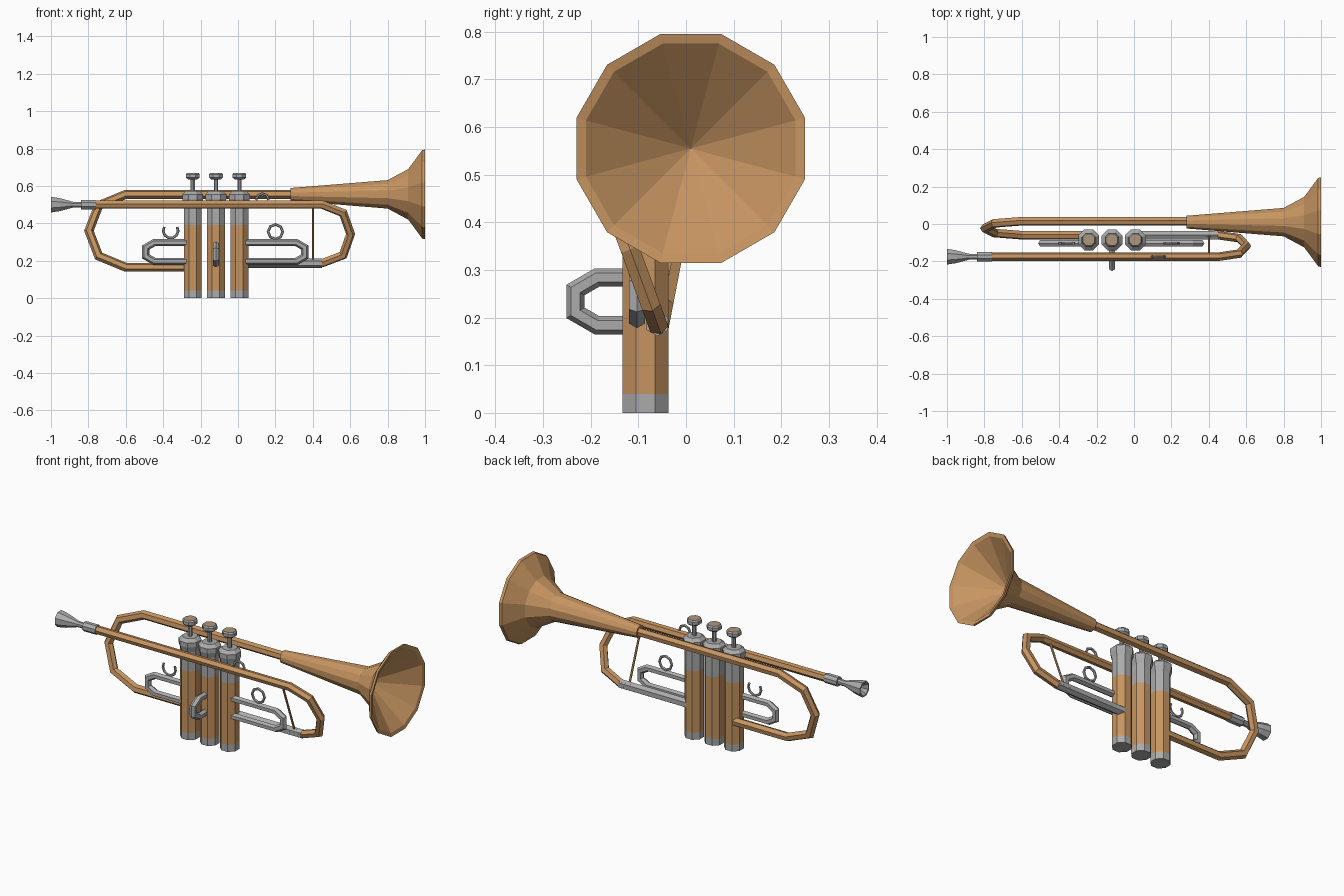
import bpy, bmesh, math
from mathutils import Vector

cube = bpy.data.objects.get("Cube")
if cube:
    bpy.data.objects.remove(cube, do_unlink=True)


def material(name, rgb):
    m = bpy.data.materials.new(name)
    m.use_nodes = True
    m.diffuse_color = (*rgb, 1)
    m.node_tree.nodes["Principled BSDF"].inputs["Base Color"].default_value = (*rgb, 1)
    return m


brass = material("brass", (0.57, 0.30, 0.12))
silver = material("silver", (0.41, 0.41, 0.41))
tan = material("button_tan", (0.42, 0.31, 0.21))


def finish(name, bm, mats):
    bmesh.ops.recalc_face_normals(bm, faces=bm.faces)
    mesh = bpy.data.meshes.new(name)
    bm.to_mesh(mesh)
    bm.free()
    for m in mats:
        mesh.materials.append(m)
    obj = bpy.data.objects.new(name, mesh)
    bpy.context.collection.objects.link(obj)
    return obj


def bridge(bm, a, b, slot=0):
    """Join two rings of vertices; a ring of one vertex is an apex."""
    n = max(len(a), len(b))
    for i in range(n):
        j = (i + 1) % n
        quad = [a[i % len(a)], a[j % len(a)], b[j % len(b)], b[i % len(b)]]
        bm.faces.new(list(dict.fromkeys(quad))).material_index = slot


def lathe(name, profile, sides, origin, axis, mats, slots=None):
    """Revolve (distance along axis, flat-to-centre radius) pairs."""
    bm = bmesh.new()
    rings = []
    for along, radius in profile:
        ring = []
        for k in range(sides if radius else 1):
            t = (k + 0.5) * math.tau / sides
            r = radius / math.cos(math.pi / sides)
            c, s = r * math.cos(t), r * math.sin(t)
            p = (along, c, s) if axis == "x" else (c, s, along)
            ring.append(bm.verts.new(Vector(p) + Vector(origin)))
        rings.append(ring)
    for i in range(len(rings) - 1):
        bridge(bm, rings[i], rings[i + 1], slots[i] if slots else 0)
    return finish(name, bm, mats)


def tube(name, points, radius, mat, normal=None, closed=False, sides=6):
    """Sweep a polygon along a planar path with mitred corners."""
    pts = [Vector(p) for p in points]
    n = len(pts)
    if normal is None:
        normal = Vector()
        for i in range(1, n - 1):
            normal += (pts[i] - pts[0]).cross(pts[i + 1] - pts[0])
    normal = Vector(normal).normalized()
    bm = bmesh.new()
    rings = []
    for i, p in enumerate(pts):
        before = pts[i - 1] if i or closed else None
        after = pts[(i + 1) % n] if i < n - 1 or closed else None
        d1 = (p - before).normalized() if before else (after - p).normalized()
        d2 = (after - p).normalized() if after else d1
        across = normal.cross(d1 + d2).normalized()
        stretch = 1 / max(0.5, across.dot(normal.cross(d1)))
        ring = []
        for k in range(sides):
            t = (k + 0.5) * math.tau / sides
            ring.append(bm.verts.new(p + normal * radius * math.cos(t)
                                     + across * radius * stretch * math.sin(t)))
        rings.append(ring)
    for i in range(n if closed else n - 1):
        bridge(bm, rings[i], rings[(i + 1) % n])
    if not closed:
        bm.faces.new(rings[0])
        bm.faces.new(rings[-1])
    return finish(name, bm, [mat])


def tilted(xz, top, bottom):
    """Place x-z points on a sloping plane between two (y, z) lines."""
    slope = (top[0] - bottom[0]) / (top[1] - bottom[1])
    return [(x, bottom[0] + slope * (z - bottom[1]), z) for x, z in xz]


def arc(x, y, z, r, start, end, count):
    angles = [math.radians(start + (end - start) * i / count) for i in range(count + 1)]
    return [(x + r * math.cos(a), y, z + r * math.sin(a)) for a in angles]


# Bell with a hollow conical mouth
lathe("bell", [(0.28, 0), (0.28, 0.034), (0.8, 0.076), (0.91, 0.135), (0.985, 0.236),
               (1.0, 0.24), (0.995, 0.22), (0.81, 0)],
      12, (0, 0.01, 0.555), "x", [brass])

# Rear bow: from the bell round to the first valve
tube("rear_bow", tilted([(0.3, 0.555), (-0.6, 0.555), (-0.745, 0.495), (-0.797, 0.36),
                         (-0.745, 0.225), (-0.6, 0.165), (-0.24, 0.165)],
                        (0.015, 0.555), (-0.06, 0.165)), 0.024, brass)

# Lead pipe and front bow, ending in the tuning slide
tube("lead_pipe", tilted([(-0.8, 0.5), (0.45, 0.5), (0.562, 0.455), (0.602, 0.343),
                          (0.562, 0.23), (0.45, 0.187), (0.38, 0.187)],
                         (-0.175, 0.5), (-0.06, 0.187)), 0.023, brass)
tube("tuning_slide", [(0.02, -0.06, 0.187), (0.45, -0.06, 0.187)], 0.026, silver, (0, 1, 0))
tube("brace", [(0.4, -0.175, 0.5), (0.4, -0.06, 0.19)], 0.006, brass, (1, 0, 0))

# Mouthpiece and its sleeve
lathe("mouthpiece", [(-0.95, 0), (-1.0, 0.034), (-1.0, 0.042), (-0.95, 0.034),
                     (-0.88, 0.015), (-0.82, 0.015)],
      8, (0, -0.175, 0.5), "x", [silver])
lathe("mouthpiece_sleeve", [(-0.84, 0), (-0.84, 0.025), (-0.76, 0.025), (-0.76, 0)],
      8, (0, -0.175, 0.5), "x", [silver])

# Three valves, each with a stem and a button
valve_y = -0.085
for label, x in (("first", -0.242), ("second", -0.118), ("third", 0.007)):
    lathe(label + "_valve", [(0, 0), (0, 0.048), (0.04, 0.048), (0.39, 0.048), (0.5, 0.048),
                             (0.53, 0.056), (0.555, 0.056), (0.572, 0.038), (0.572, 0)],
          8, (x, valve_y, 0), "z", [silver, brass], [0, 0, 1, 0, 0, 0, 0, 0])
    lathe(label + "_stem", [(0.56, 0), (0.56, 0.011), (0.645, 0.011), (0.645, 0)],
          8, (x, valve_y, 0), "z", [silver])
    lathe(label + "_button", [(0.635, 0), (0.635, 0.025), (0.645, 0.037), (0.662, 0.037),
                              (0.67, 0.031), (0.67, 0)],
          8, (x, valve_y, 0), "z", [silver, tan], [0, 0, 0, 0, 1])


# Valve slides: a flat U reaching out from a valve
def slide(name, origin, direction, length):
    o, d = Vector(origin), Vector(direction)
    outline = [(0, 0.05), (length - 0.045, 0.05), (length, 0.024),
               (length, -0.024), (length - 0.045, -0.05), (0, -0.05)]
    tube(name, [o + d * a + Vector((0, 0, h)) for a, h in outline], 0.019, silver)


slide("first_valve_slide", (-0.24, -0.103, 0.247), (-1, 0, 0), 0.253)
slide("second_valve_slide", (-0.118, -0.1, 0.234), (0, -1, 0), 0.132)
slide("third_valve_slide", (0.007, -0.103, 0.247), (1, 0, 0), 0.35)

# Finger rest, finger ring and little hook
front = (0, 1, 0)
tube("finger_rest", arc(-0.36, -0.103, 0.361, 0.04, 150, 390, 7), 0.007, silver, front)
tube("finger_ring", arc(0.2, -0.103, 0.355, 0.039, 0, 315, 7), 0.007, silver, front, True)
tube("finger_hook", arc(0.13, -0.175, 0.525, 0.034, 0, 180, 4), 0.007, silver, front)
